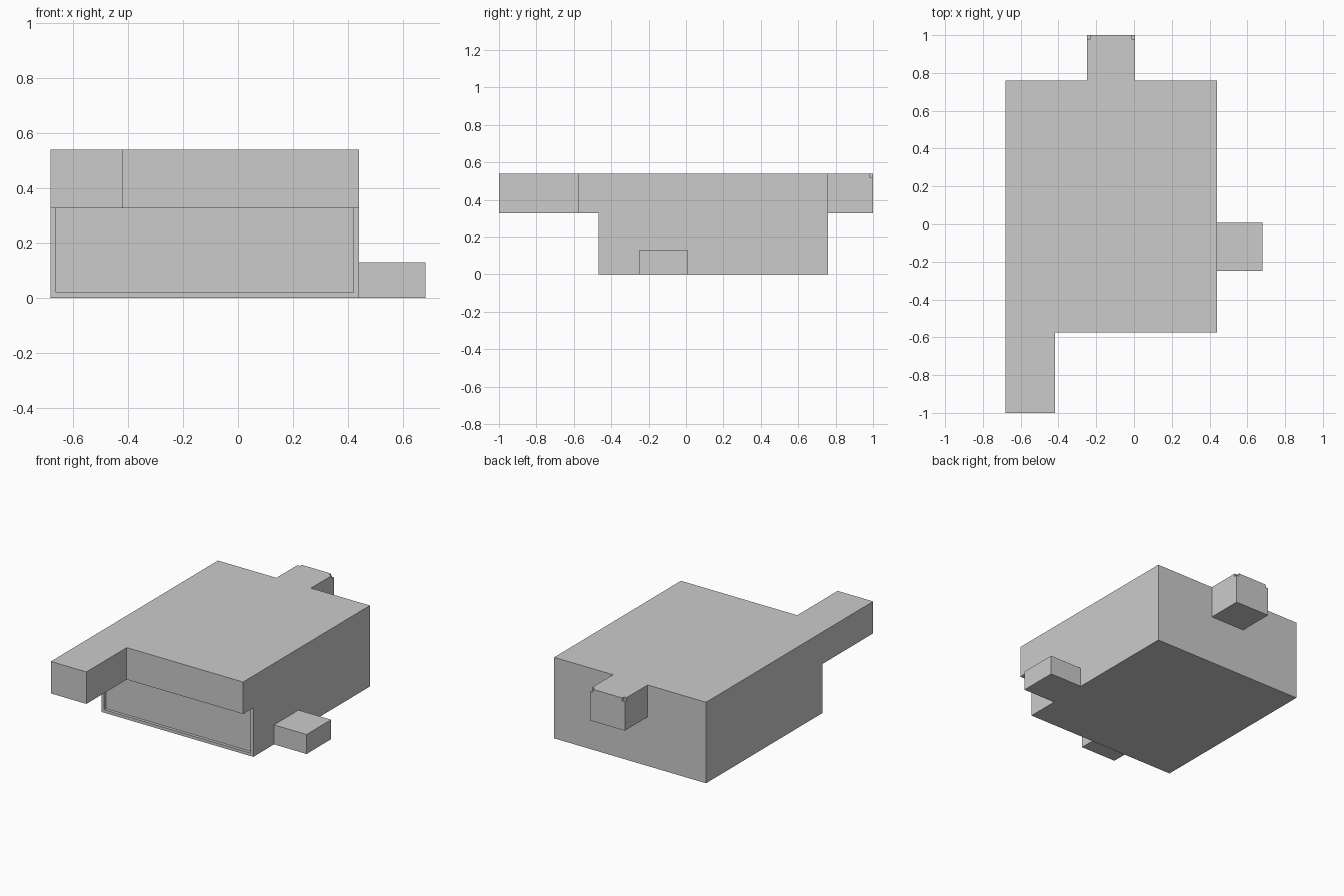
import bpy, bmesh

if "Cube" in bpy.data.objects:
    bpy.data.objects.remove(bpy.data.objects["Cube"])


def box(name, x, y, z):
    """Axis-aligned box from (min, max) pairs."""
    bm = bmesh.new()
    bmesh.ops.create_cube(bm, size=1)
    for v in bm.verts:
        v.co = [r[0] if c < 0 else r[1] for c, r in zip(v.co, (x, y, z))]
    me = bpy.data.meshes.new(name)
    bm.to_mesh(me)
    bm.free()
    ob = bpy.data.objects.new(name, me)
    bpy.context.collection.objects.link(ob)
    return ob


def combine(target, other, operation):
    """Apply a boolean and remove the helper."""
    mod = target.modifiers.new(operation.lower(), 'BOOLEAN')
    mod.operation = operation
    mod.solver = 'EXACT'
    mod.object = other
    bpy.context.view_layer.objects.active = target
    bpy.ops.object.modifier_apply(modifier=mod.name)
    bpy.data.objects.remove(other)


L, R = -0.68, 0.44          # main body sides
BACK = 0.76
MID, TOP = 0.327, 0.54      # overhang underside and roof

# Main body: lower storey with an overhanging upper storey
body = box("main_body", (L, R), (-0.467, BACK), (0, TOP))
combine(body, box("overhang", (L, R), (-0.575, 0), (MID, TOP)), 'UNION')

# Front arm, rear block and right-hand step
combine(body, box("front_arm", (L, -0.418), (-1, -0.3), (MID, TOP)), 'UNION')
combine(body, box("rear_block", (-0.249, 0.006), (0.5, 1), (MID, TOP)), 'UNION')
combine(body, box("side_step", (0.2, 0.68), (-0.249, 0.009), (0, 0.13)), 'UNION')

# Shallow recessed panel in the lower front
combine(body, box("panel_recess", (L + 0.02, R - 0.02), (-0.6, -0.447), (0.02, MID)), 'DIFFERENCE')

# Small notches in the top rear corners of the rear block
for x in ((-0.3, -0.23), (-0.013, 0.05)):
    combine(body, box("corner_notch", x, (0.98, 1.1), (0.52, 0.6)), 'DIFFERENCE')
